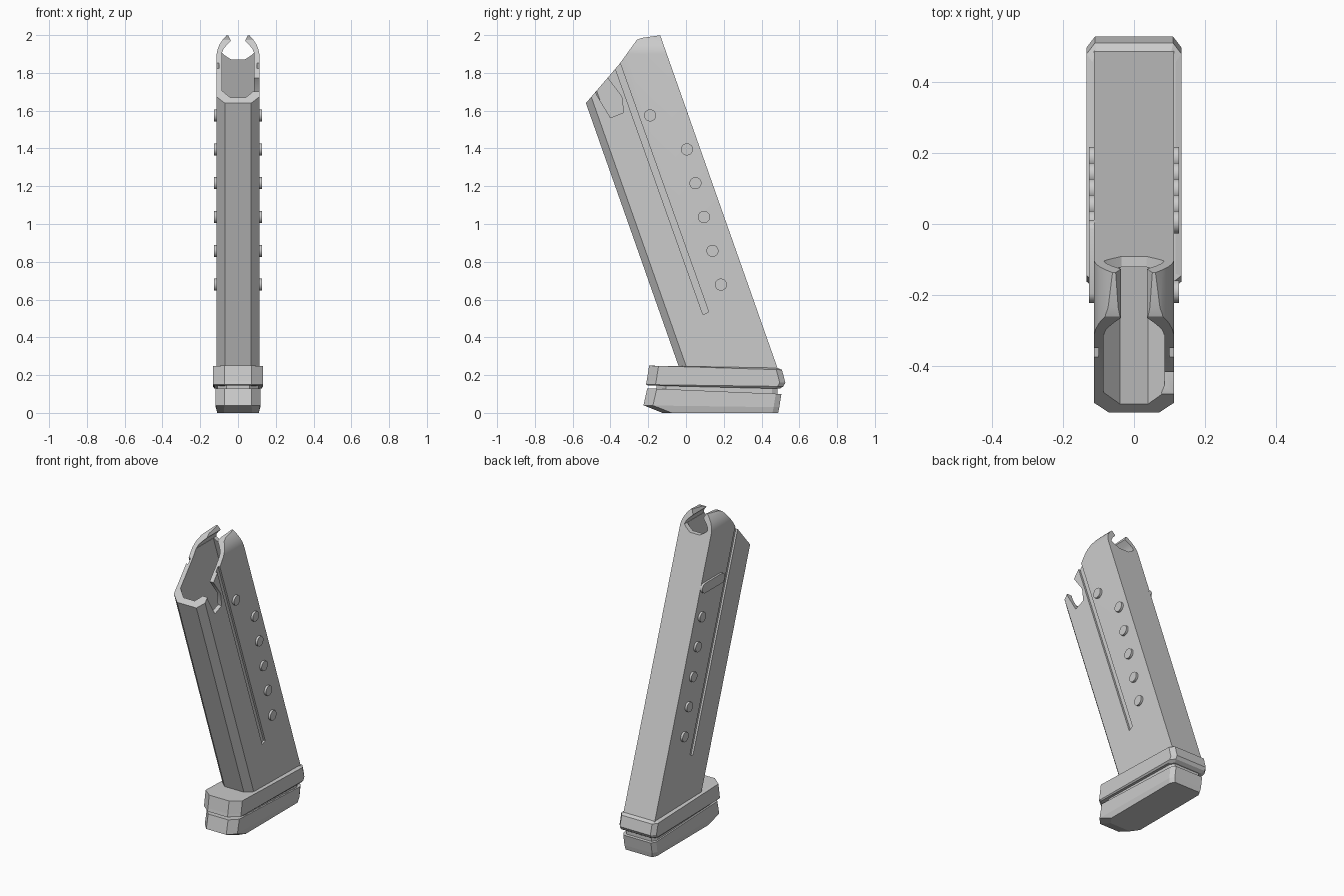
import bpy, bmesh, math

if "Cube" in bpy.data.objects:
    bpy.data.objects.remove(bpy.data.objects["Cube"])

SLOPE = -0.3525   # backward lean of the tube, dy per dz


def loft(name, rings):
    """Skin equal-length rings of points and cap both ends."""
    bm = bmesh.new()
    vr = [[bm.verts.new(p) for p in r] for r in rings]
    n = len(vr[0])
    for a, b in zip(vr, vr[1:]):
        for i in range(n):
            j = (i + 1) % n
            bm.faces.new((a[i], a[j], b[j], b[i]))
    bm.faces.new(vr[0][::-1])
    bm.faces.new(vr[-1])
    bmesh.ops.recalc_face_normals(bm, faces=bm.faces)
    me = bpy.data.meshes.new(name)
    bm.to_mesh(me)
    bm.free()
    ob = bpy.data.objects.new(name, me)
    bpy.context.collection.objects.link(ob)
    return ob


def prism_x(name, pts, x0, x1):
    return loft(name, [[(x, y, z) for y, z in pts] for x in (x0, x1)])


def prism_y(name, pts, y0, y1):
    return loft(name, [[(x, y, z) for x, z in pts] for y in (y0, y1)])


def mirror(half):
    return half + [(-x, y) for x, y in reversed(half)]


def leaning(name, half, z0, z1):
    """Horizontal section swept along the leaning axis."""
    pts = mirror(half)
    return loft(name, [[(x, y + SLOPE * (z - 0.25), z) for x, y in pts]
                       for z in (z0, z1)])


def boolean(ob, cutter, op='DIFFERENCE'):
    m = ob.modifiers.new('cut', 'BOOLEAN')
    m.operation, m.solver, m.object = op, 'EXACT', cutter
    bpy.context.view_layer.objects.active = ob
    bpy.ops.object.modifier_apply(modifier=m.name)
    bpy.data.objects.remove(cutter)


def smooth(ob, angle=30):
    bpy.ops.object.select_all(action='DESELECT')
    ob.select_set(True)
    bpy.context.view_layer.objects.active = ob
    bpy.ops.object.shade_smooth_by_angle(angle=math.radians(angle))


# Tube: leaning prism trimmed by the side outline and the rounded lip outline
tube = leaning('tube', [(0.07, -0.04), (0.113, 0), (0.113, 0.48)], 0.2, 2.2)
side = [(-0.8, 0.1), (-0.8, 1.325), (-0.35, 1.85), (-0.26, 1.975),
        (-0.235, 1.985), (-0.13, 2.0), (0.7, 2.0), (0.7, 0.1)]
boolean(tube, prism_x('side_trim', side, -0.3, 0.3), 'INTERSECT')
lip = mirror([(0.113, 0.0), (0.113, 1.9), (0.108, 1.925), (0.098, 1.95),
              (0.08, 1.977), (0.055, 2.005)])
boolean(tube, prism_y('lip_trim', lip, -1, 1), 'INTERSECT')

# Hollow interior, round mouth between the lips, slot above it
cavity = leaning('cavity', [(0.04, -0.005), (0.085, 0.04), (0.085, 0.45)], 0.27, 1.905)
boolean(tube, cavity)
mouth = mirror([(0.035, 1.87), (0.07, 1.893), (0.0845, 1.906), (0.078, 1.925),
                (0.062, 1.945), (0.037, 1.97), (0.062, 2.02)])
boolean(tube, prism_y('mouth', mouth, -0.8, 0.1))

# Catch notch on the right wall
notch = [(-0.474, 1.685), (-0.40, 1.563), (-0.33, 1.59), (-0.341, 1.675),
         (-0.42, 1.78), (-0.50, 1.80)]
boolean(tube, prism_x('notch', notch, 0.06, 0.2))

# Long shallow groove on both walls
groove = [(0.09, 0.52), (0.12, 0.535), (-0.366, 1.90), (-0.396, 1.885)]
for s in (1, -1):
    boolean(tube, prism_x('groove', groove, s * 0.1, s * 0.2))
smooth(tube)

# Round studs on both walls; the top left one is stretched into a bar
studs = [(-0.19, 1.575)] + [(0.005 + 0.045 * i, 1.395 - 0.179 * i) for i in range(5)]
for s, label in ((1, 'right'), (-1, 'left')):
    for k, (y, z) in enumerate(studs):
        stretch = 0.17 if (s < 0 and k == 0) else 0
        pts = []
        for i in range(20):
            a = 2 * math.pi * (i + 0.5) / 20
            pts.append((y + 0.032 * math.cos(a) + (stretch if math.cos(a) > 0 else 0),
                        z + 0.032 * math.sin(a)))
        smooth(prism_x(f'stud_{label}_{k + 1}', pts, s * 0.105, s * 0.127))


def ring(w, y0, y1, zf, zb, front=0.072, back=0.11, df=0.05, db=0.03):
    """Chamfered rectangle, height sliding from zf at the front to zb at the back."""
    pts = mirror([(front, y0), (w, y0 + df), (w, y1 - db), (back, y1)])
    return [(x, y, zf + (zb - zf) * (y - y0) / (y1 - y0)) for x, y in pts]


# Base: upper collar, recessed neck and floor plate
loft('base_collar', [
    ring(0.125, -0.20, 0.495, 0.145, 0.128, back=0.10),
    ring(0.133, -0.212, 0.515, 0.15, 0.14),
    ring(0.133, -0.208, 0.526, 0.17, 0.16),
    ring(0.133, -0.195, 0.508, 0.25, 0.228),
    ring(0.117, -0.19, 0.485, 0.25, 0.238, back=0.105)])
loft('base_neck', [
    ring(0.108, -0.155, 0.485, 0.08, 0.08, front=0.06, back=0.09),
    ring(0.108, -0.155, 0.485, 0.17, 0.17, front=0.06, back=0.09)])
loft('floor_plate', [
    ring(0.11, -0.125, 0.488, 0.0, 0.0, front=0.075, back=0.095),
    ring(0.118, -0.225, 0.494, 0.04, 0.03, back=0.10),
    ring(0.118, -0.205, 0.505, 0.13, 0.10, back=0.10)])
